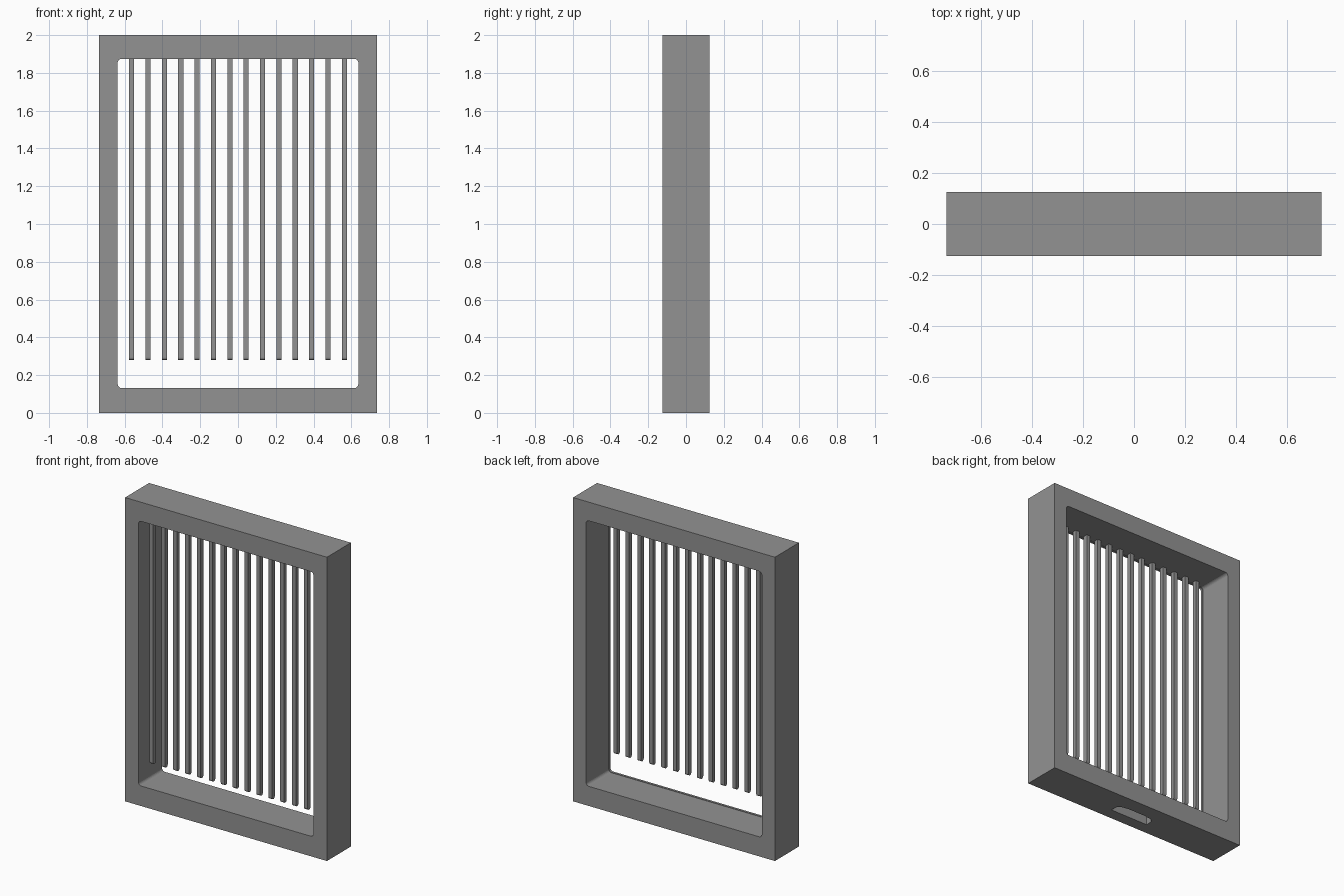
import bpy, bmesh, math
from mathutils import Vector

if "Cube" in bpy.data.objects:
    bpy.data.objects.remove(bpy.data.objects["Cube"])

grey = bpy.data.materials.new("mid grey")
grey.diffuse_color = (0.29, 0.29, 0.29, 1)
grey.use_nodes = True
grey.node_tree.nodes["Principled BSDF"].inputs["Base Color"].default_value = grey.diffuse_color


def prism(name, points, offset):
    """Extrude a closed outline of 3D points along an offset."""
    bm = bmesh.new()
    face = bm.faces.new([bm.verts.new(p) for p in points])
    ext = bmesh.ops.extrude_face_region(bm, geom=[face])
    moved = [g for g in ext["geom"] if isinstance(g, bmesh.types.BMVert)]
    bmesh.ops.translate(bm, verts=moved, vec=Vector(offset))
    bmesh.ops.recalc_face_normals(bm, faces=bm.faces)
    mesh = bpy.data.meshes.new(name)
    bm.to_mesh(mesh)
    bm.free()
    mesh.materials.append(grey)
    obj = bpy.data.objects.new(name, mesh)
    bpy.context.collection.objects.link(obj)
    return obj


def rounded_rect(hx, z0, z1, r, y, steps=5):
    """Rounded rectangle outline in the xz plane."""
    corners = [(hx - r, z1 - r), (-hx + r, z1 - r), (-hx + r, z0 + r), (hx - r, z0 + r)]
    pts = []
    for i, (cx, cz) in enumerate(corners):
        for k in range(steps + 1):
            a = math.pi / 2 * (i + k / steps)
            pts.append((cx + r * math.cos(a), y, cz + r * math.sin(a)))
    return pts


def cut(target, cutter):
    mod = target.modifiers.new(cutter.name, 'BOOLEAN')
    mod.operation = 'DIFFERENCE'
    mod.solver = 'EXACT'
    mod.object = cutter
    cutter.hide_render = True
    cutter.hide_set(True)


# Outer frame
W, D, H = 0.735, 0.125, 2.0
frame = prism("frame", [(-W, -D, 0), (W, -D, 0), (W, -D, H), (-W, -D, H)], (0, 2 * D, 0))

# Opening, a hair tighter at the front to leave a fine lip
cut(frame, prism("opening_cutter", rounded_rect(0.637, 0.132, 1.874, 0.02, -0.2), (0, 0.4, 0)))
cut(frame, prism("rear_opening_cutter", rounded_rect(0.640, 0.129, 1.877, 0.02, -0.11), (0, 0.3, 0)))

# Finger grip recessed into the underside
right = [(0.14, -0.047), (0.137, 0.0), (0.125, 0.014), (0.105, 0.022), (0.06, 0.028)]
outline = right + [(-x, y) for x, y in reversed(right)]
cut(frame, prism("grip_cutter", [(x, y, -0.05) for x, y in outline], (0, 0, 0.13)))

# Hanging bars with rounded lower ends
COUNT, HALF_W, R, BAR_Y, BOTTOM, TOP = 14, 0.0135, 0.0145, -0.084, 0.28, 1.88
for i in range(COUNT):
    x = -0.563 + 1.126 * i / (COUNT - 1)
    profile = [(x - HALF_W, BAR_Y - R, TOP)]
    for k in range(9):
        a = math.pi + math.pi * k / 8
        profile.append((x - HALF_W, BAR_Y + R * math.cos(a), BOTTOM + R + R * math.sin(a)))
    profile.append((x - HALF_W, BAR_Y + R, TOP))
    prism(f"bar_{i + 1}", profile, (2 * HALF_W, 0, 0))
